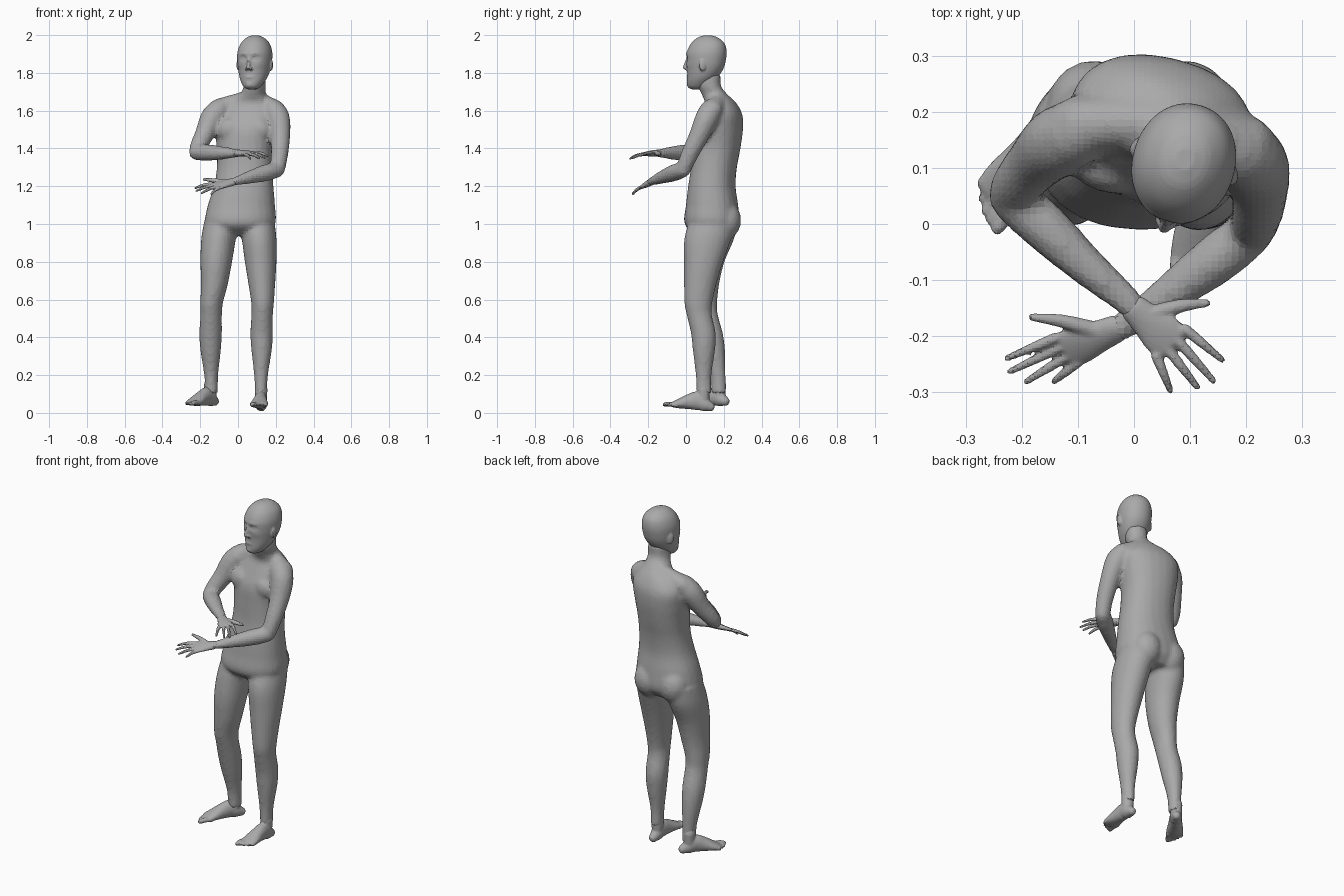
import bpy
import bmesh
from math import cos, sin, pi, radians, exp
from mathutils import Vector, Matrix

cube = bpy.data.objects.get("Cube")
if cube:
    bpy.data.objects.remove(cube)

skin_mat = bpy.data.materials.new("plain grey")
skin_mat.use_nodes = True
skin_mat.diffuse_color = (0.4, 0.4, 0.4, 1)
skin_mat.node_tree.nodes["Principled BSDF"].inputs["Base Color"].default_value = (0.4, 0.4, 0.4, 1)


def smooth_path(rows, steps=4):
    """Catmull-Rom interpolation of rows of numbers."""
    rows = [Vector(r) for r in rows]
    ends = [rows[0] * 2 - rows[1]] + rows + [rows[-1] * 2 - rows[-2]]
    out = []
    for a, b, c, d in zip(ends, ends[1:], ends[2:], ends[3:]):
        for k in range(steps):
            t = k / steps
            out.append(b + (c - a) * (t / 2) + (a * 2 - b * 5 + c * 4 - d) * (t * t / 2)
                       + (b * 3 - a - c * 3 + d) * (t ** 3 / 2))
    return out + [rows[-1]]


def ring(center, u, v, power=2.0, sides=24):
    pts = []
    for i in range(sides):
        c, s = cos(2 * pi * i / sides), sin(2 * pi * i / sides)
        e = 2 / power
        pts.append(center + u * (abs(c) ** e * (1 if c > 0 else -1))
                   + v * (abs(s) ** e * (1 if s > 0 else -1)))
    return pts


def skin(bm, rings):
    """Bridge a list of rings into a closed shell."""
    loops = [[bm.verts.new(p) for p in r] for r in rings]
    n = len(loops[0])
    for lo, hi in zip(loops, loops[1:]):
        for i in range(n):
            bm.faces.new((lo[i], lo[(i + 1) % n], hi[(i + 1) % n], hi[i]))
    bm.faces.new(loops[0][::-1])
    bm.faces.new(loops[-1])


def axes(yaw):
    a = radians(yaw)
    return Vector((cos(a), sin(a), 0)), Vector((-sin(a), cos(a), 0))


def stack(bm, rows, power=2.0):
    """Horizontal sections: x, y, z, half width, half depth, yaw."""
    rings = []
    for x, y, z, a, b, yaw in smooth_path(rows):
        u, v = axes(yaw)
        rings.append(ring(Vector((x, y, z)), u * a, v * b, power))
    skin(bm, rings)


def tube(bm, rows, hint=(0, 0, 1)):
    """Round-ended limb: x, y, z, half width along hint, other half width."""
    rows = smooth_path([tuple(r) + (r[3],) if len(r) == 4 else tuple(r) for r in rows])
    hint, rings = Vector(hint), []
    for i, row in enumerate(rows):
        p = Vector(row[:3])
        t = Vector((rows[min(i + 1, len(rows) - 1)] - rows[max(i - 1, 0)])[:3]).normalized()
        u = (hint - t * hint.dot(t)).normalized()
        v = t.cross(u)
        a, b = row[3], row[4]
        r = min(a, b)
        caps = [(0, 1)]
        if i == 0:
            caps = [(-0.9, 0.4), (-0.6, 0.8), (0, 1)]
        elif i == len(rows) - 1:
            caps = [(0, 1), (0.6, 0.8), (0.9, 0.4)]
        for off, sc in caps:
            rings.append(ring(p + t * r * off, u * a * sc, v * b * sc))
    skin(bm, rings)


def blob(bm, center, radii, yaw=0):
    m = Matrix.Translation(center) @ Matrix.Rotation(radians(yaw), 4, 'Z') @ Matrix.Diagonal((*radii, 1))
    bmesh.ops.create_icosphere(bm, subdivisions=3, radius=1, matrix=m)


def finish(name, bm, voxel, rounds):
    """Fuse the overlapping shells into one surface."""
    bmesh.ops.recalc_face_normals(bm, faces=bm.faces)
    me = bpy.data.meshes.new(name)
    bm.to_mesh(me)
    bm.free()
    me.materials.append(skin_mat)
    ob = bpy.data.objects.new(name, me)
    bpy.context.collection.objects.link(ob)
    fuse = ob.modifiers.new("fuse", 'REMESH')
    fuse.mode = 'VOXEL'
    fuse.voxel_size = voxel
    relax = ob.modifiers.new("relax", 'SMOOTH')
    relax.factor = 0.5
    relax.iterations = rounds


# Torso and neck
body = bmesh.new()
stack(body, [
    (.01, .15, .94, .12, .09, 0), (.012, .137, 1.0, .185, .145, 0),
    (.018, .138, 1.1, .178, .138, -3), (.03, .137, 1.2, .158, .125, -6),
    (.035, .148, 1.3, .147, .12, -9), (.035, .16, 1.4, .148, .126, -12),
    (.04, .17, 1.5, .16, .128, -13), (.05, .185, 1.58, .162, .108, -13),
    (.057, .183, 1.64, .12, .08, -13), (.077, .152, 1.685, .068, .068, -15),
    (.088, .125, 1.73, .058, .06, -17), (.09, .122, 1.79, .057, .062, -17)], 2.25)
for x, y in ((-.045, .095), (.1, .078)):
    blob(body, (x, y, 1.5), (.07, .04, .06), -13)
for x in (-.07, .09):
    blob(body, (x, .21, 1.02), (.085, .082, .1))

# Legs share one profile: height, half width, half depth
LEG = [(1.02, .093, .125), (.92, .092, .125), (.8, .084, .104), (.68, .071, .086), (.58, .06, .074),
       (.52, .057, .067), (.42, .06, .066), (.33, .054, .059), (.2, .037, .042), (.1, .032, .04)]
LEFT_LEG = [(.1, .145), (.112, .115), (.12, .093), (.126, .075), (.13, .065),
            (.128, .07), (.125, .092), (.125, .095), (.122, .093), (.122, .095)]
RIGHT_LEG = [(-.085, .15), (-.103, .13), (-.115, .1), (-.125, .09), (-.14, .092),
             (-.142, .102), (-.145, .13), (-.145, .148), (-.142, .168), (-.14, .173)]
for path, yaw in ((LEFT_LEG, 0), (RIGHT_LEG, -20)):
    stack(body, [(x, y, z, a, b, yaw * (1 - z) if z < 1 else 0)
                 for (x, y), (z, a, b) in zip(path, LEG)])

# Arms: shoulder slope, upper arm, forearm
tube(body, [(.08, .17, 1.675, .042), (-.01, .18, 1.645, .045), (-.1, .175, 1.61, .055)])
tube(body, [(.08, .17, 1.675, .042), (.14, .16, 1.64, .045), (.2, .14, 1.6, .055)])
tube(body, [(-.1, .165, 1.605, .06), (-.138, .145, 1.56, .062), (-.175, .11, 1.48, .052),
            (-.208, .072, 1.415, .045), (-.22, .05, 1.38, .04)])
tube(body, [(-.22, .048, 1.378, .041), (-.165, .0, 1.378, .044), (-.09, -.07, 1.376, .036),
            (-.02, -.13, 1.375, .024, .028), (.0, -.15, 1.375, .02, .026)])
tube(body, [(.185, .135, 1.605, .06), (.213, .11, 1.56, .062), (.224, .07, 1.47, .053),
            (.22, .02, 1.37, .046), (.21, -.012, 1.295, .041)])
tube(body, [(.208, -.015, 1.288, .042), (.15, -.06, 1.272, .045), (.07, -.12, 1.25, .036),
            (.0, -.17, 1.23, .024, .028), (-.03, -.186, 1.222, .02, .026)])
finish("body", body, .012, 5)


# Hands
def hand(name, wrist, index, pinky, tips, thumb):
    bm = bmesh.new()
    wrist, index, pinky = Vector(wrist), Vector(index), Vector(pinky)
    side, knuckles = index - pinky, (index + pinky) / 2
    rows = [(0, .026, .019), (.35, .031, .017), (.7, .038, .014), (1, .039, .01)]
    tube(bm, [(*wrist.lerp(knuckles, t), a, b) for t, a, b in rows], side)
    for i, tip in enumerate(tips):
        base, tip = index.lerp(pinky, i / 3), Vector(tip)
        mid = base.lerp(tip, .5) + Vector((0, 0, .005))
        tube(bm, [(*base, .01), (*mid, .0085), (*tip, .006)], side)
    root = wrist.lerp(index, .3)
    mid = root.lerp(Vector(thumb), .5) + side * .12
    tube(bm, [(*root, .016), (*mid, .012), (*thumb, .007)])
    finish(name, bm, .0045, 2)


hand("right_hand", (.0, -.15, 1.375), (.092, -.188, 1.378), (.04, -.235, 1.368),
     [(.157, -.242, 1.36), (.142, -.28, 1.35), (.113, -.291, 1.347), (.065, -.297, 1.345)],
     (.13, -.141, 1.366))
hand("left_hand", (-.03, -.186, 1.222), (-.14, -.203, 1.212), (-.1, -.246, 1.19),
     [(-.226, -.239, 1.19), (-.221, -.263, 1.175), (-.192, -.281, 1.163), (-.143, -.281, 1.158)],
     (-.182, -.166, 1.236))


# Feet: sections run from heel to ball, then five toes
def foot(name, heel, yaw, inner, ground, rise):
    bm = bmesh.new()
    u, back = axes(yaw)
    heel = Vector((*heel, ground))

    def at(along, across, up):
        return heel - back * along + u * inner * across + Vector((0, 0, up + rise * along))
    rows = [(.018, .028, .024, .025), (.045, .037, .032, .036), (.085, .052, .034, .05),
            (.13, .043, .038, .041), (.18, .028, .046, .027), (.215, .019, .046, .016)]
    tube(bm, [(*at(d, 0, h), a, b) for d, h, a, b in rows], u)
    tube(bm, [(*at(.055, 0, .03), .03), (*at(.055, 0, .12), .034)], u)
    for i in range(5):
        across, r = .034 - i * .018, (.013 if i == 0 else .0095 - i * .0004)
        reach = .262 - i * i * .0028
        tube(bm, [(*at(.195, across, .018), r), (*at(reach - .025, across, .019), r),
                  (*at(reach, across, .013), r * .95)], u)
    finish(name, bm, .006, 3)


foot("left_foot", (.126, .147), -4, -1, .002, .11)
foot("right_foot", (-.113, .222), -37, 1, .033, .01)

# Head
head = bmesh.new()
side, back = axes(-17)
origin = Vector((.088, .106, 0))


def place(across, forward, z):
    return origin + side * across - back * forward + Vector((0, 0, z))


# Face relief: offset from centre line, height, spreads, amount
RELIEF = [(.034, 1.878, .017, .011, -.011), (.03, 1.9, .025, .009, .004), (0, 1.777, .022, .008, .006),
          (0, 1.735, .02, .014, .006), (.052, 1.84, .02, .02, .003)]
SKULL = [(1.998, -.01, .018, .022), (1.986, -.01, .046, .056), (1.955, -.01, .075, .09),
         (1.91, -.004, .09, .106), (1.86, 0, .09, .104), (1.82, .005, .084, .096), (1.78, .018, .074, .082),
         (1.75, .035, .06, .066), (1.725, .048, .042, .048), (1.713, .053, .022, .028)]
rings = []
for z, shift, a, b in smooth_path(SKULL, 6):
    pts = []
    for p in ring(Vector((0, shift, 0)), Vector((a, 0, 0)), Vector((0, b, 0)), 2.1, 48):
        f = p.y
        if f > .03:
            f += sum(amt * exp(-((abs(p.x) - x0) / sx) ** 2 - ((z - z0) / sz) ** 2)
                     for x0, z0, sx, sz, amt in RELIEF)
        pts.append(place(p.x, f, z))
    rings.append(pts)
skin(head, rings)
# Nose, eyes and ears
tube(head, [(*place(0, .098, 1.885), .008), (*place(0, .108, 1.855), .009),
            (*place(0, .118, 1.828), .011)], side)
for s in (-1, 1):
    blob(head, place(s * .012, .106, 1.822), (.009, .012, .008), -17)
    blob(head, place(s * .034, .08, 1.877), (.014, .014, .011), -17)
    blob(head, place(s * .09, -.008, 1.842), (.009, .019, .032), -17 + s * 20)
finish("head", head, .006, 2)
